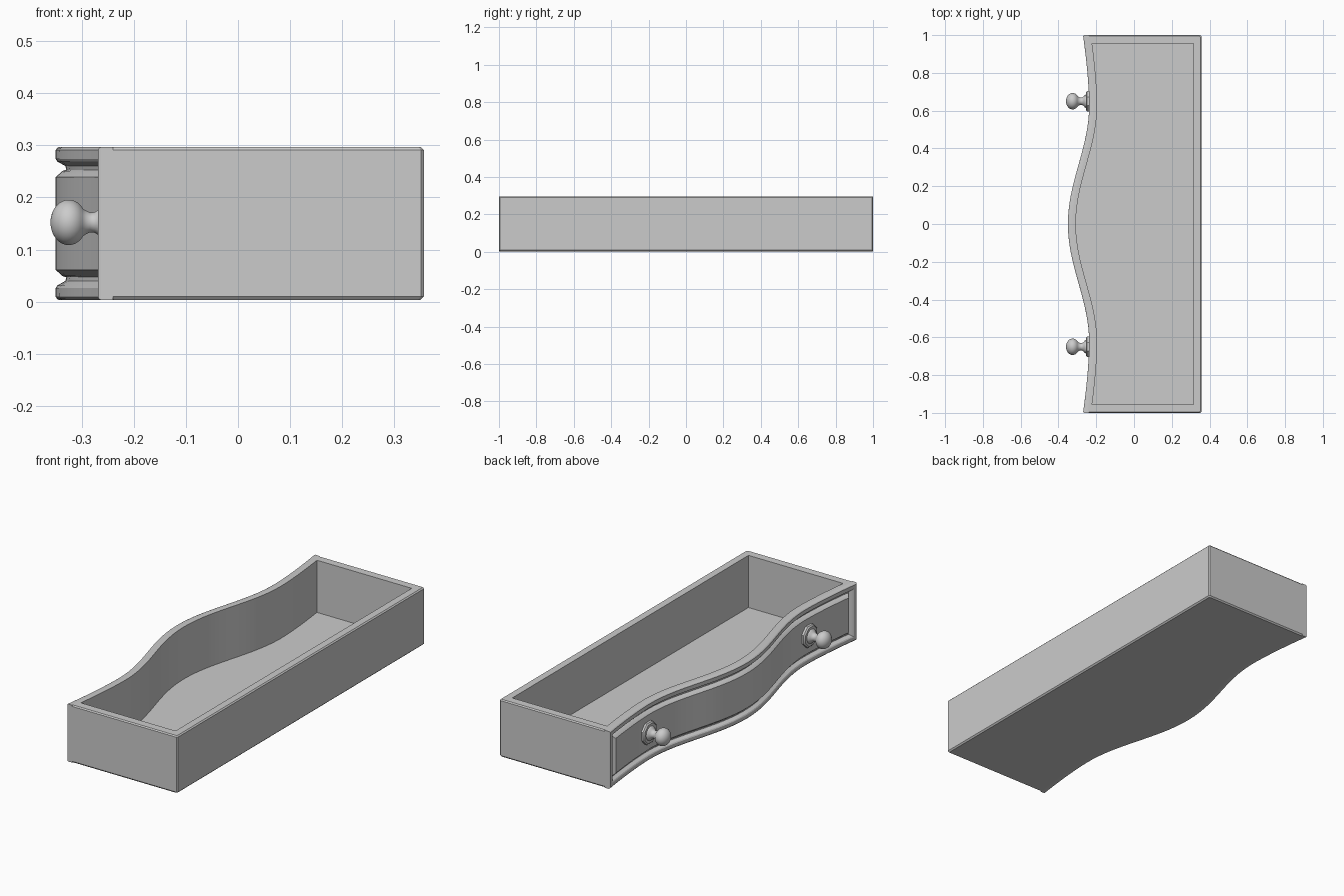
import bpy, bmesh, math
from mathutils import Matrix

if "Cube" in bpy.data.objects:
    bpy.data.objects.remove(bpy.data.objects["Cube"])

H0, H1 = 0.003, 0.297      # bottom and top of the drawer
N = 40                     # segments along the serpentine front


def wave(y):
    """x of the serpentine front face at a given y."""
    a = abs(y)
    if a < 0.63:
        return -0.2935 - 0.0565 * math.cos(math.pi * a / 0.63)
    return -0.237 - 0.033 * ((a - 0.63) / 0.37) ** 1.6


def finish(bm, name, angle=30):
    bmesh.ops.recalc_face_normals(bm, faces=bm.faces)
    me = bpy.data.meshes.new(name)
    bm.to_mesh(me)
    bm.free()
    ob = bpy.data.objects.new(name, me)
    bpy.context.collection.objects.link(ob)
    bpy.ops.object.select_all(action='DESELECT')
    bpy.context.view_layer.objects.active = ob
    ob.select_set(True)
    bpy.ops.object.shade_smooth_by_angle(angle=math.radians(angle))
    return ob


def loft(bm, loops):
    """Skin a list of closed point loops."""
    rings = [[bm.verts.new(p) for p in loop] for loop in loops]
    for a, b in zip(rings, rings[1:]):
        n = len(a)
        for i in range(n):
            j = (i + 1) % n
            bm.faces.new((a[i], a[j], b[j], b[i]))
    return rings


def front_ys(half):
    return [half * (2 * i / N - 1) for i in range(N + 1)]


# Open tray: bottom, outer walls, rim, inner walls and floor
def outline(half, back, depth, c, z):
    pts = [(wave(y) + depth, y, z) for y in front_ys(half)]
    return pts + [(back - c, half, z), (back, half - c, z),
                  (back, -half + c, z), (back - c, -half, z)]


bm = bmesh.new()
rings = loft(bm, [
    outline(0.994, 0.350, 0.024, 0.005, H0),
    outline(1.0, 0.357, 0.024, 0.006, H0 + 0.007),
    outline(1.0, 0.357, 0.024, 0.006, H1 - 0.006),
    outline(0.995, 0.351, 0.024, 0.005, H1),
    outline(0.955, 0.315, 0.042, 0.001, H1),
    outline(0.955, 0.315, 0.042, 0.001, 0.03)])
bm.faces.new(rings[0])
bm.faces.new(rings[-1])
finish(bm, "drawer_tray")


# Moulded serpentine front: (inset from edge, depth behind front surface)
def front_loop(t, d):
    ys = front_ys(1 - t)
    lo = [(wave(y) + d, y, H0 + t) for y in ys]
    hi = [(wave(y) + d, y, H1 - t) for y in reversed(ys)]
    return lo + hi


profile = [(0, 0.03), (0, 0.007), (0.002, 0.003), (0.006, 0), (0.023, 0),
           (0.028, 0.003), (0.033, 0.012), (0.037, 0.019), (0.044, 0.02),
           (0.046, 0.013), (0.058, 0.0)]
bm = bmesh.new()
rings = loft(bm, [front_loop(t, d) for t, d in profile])
for r in (rings[0], rings[-1]):
    for i in range(N):
        k = 2 * N + 1 - i
        bm.faces.new((r[i], r[i + 1], r[k - 1], r[k]))
finish(bm, "drawer_front", 28)


# Knobs: turned profile on an octagonal backplate
def lathe(name, prof, sides, y):
    bm = bmesh.new()
    loops = []
    for x, r in prof:
        loops.append([(x, y + r * math.cos(2 * math.pi * (i + 0.5) / sides),
                       0.152 + r * math.sin(2 * math.pi * (i + 0.5) / sides))
                      for i in range(sides)])
    rings = loft(bm, loops)
    bm.faces.new(rings[0])
    bm.faces.new(rings[-1])
    return finish(bm, name, 40)


knob = [(-0.245, 0.036), (-0.256, 0.036), (-0.261, 0.032), (-0.267, 0.025),
        (-0.275, 0.020), (-0.284, 0.019), (-0.292, 0.023)]
for i in range(3, 15):
    a = math.pi * i / 15
    knob.append((-0.325 + 0.035 * math.cos(a), 0.044 * math.sin(a)))
knob.append((-0.36, 0.001))
plate = [(-0.225, 0.058), (-0.249, 0.058), (-0.255, 0.051), (-0.255, 0.036)]

for side, y in (("left", 0.65), ("right", -0.65)):
    lathe("knob_" + side, knob, 24, y)
    lathe("knob_plate_" + side, plate, 8, y)
